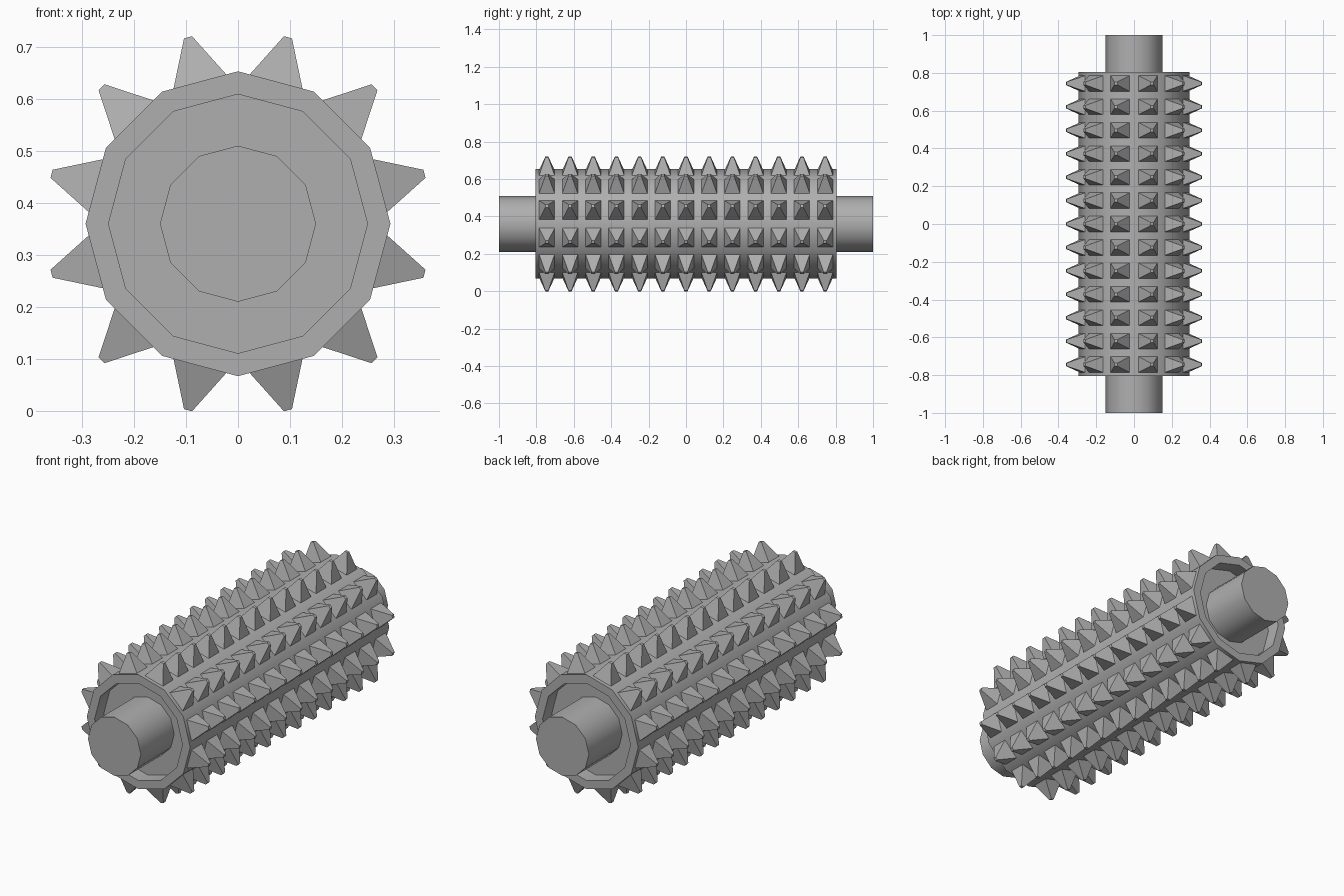
import bpy, bmesh
from math import sin, cos, pi, radians
from mathutils import Matrix, Vector

if "Cube" in bpy.data.objects:
    bpy.data.objects.remove(bpy.data.objects["Cube"])

CZ = 0.36      # axis height
SIDES = 12
ROWS = 13
PITCH = 0.124

# dark grey metal
grey = bpy.data.materials.new("dark_grey")
grey.diffuse_color = (0.43, 0.43, 0.43, 1)
grey.use_nodes = True
grey.node_tree.nodes["Principled BSDF"].inputs["Base Color"].default_value = grey.diffuse_color


def finish(bm, name, smooth):
    bmesh.ops.recalc_face_normals(bm, faces=bm.faces)
    me = bpy.data.meshes.new(name)
    bm.to_mesh(me)
    bm.free()
    me.materials.append(grey)
    ob = bpy.data.objects.new(name, me)
    bpy.context.collection.objects.link(ob)
    if smooth:
        bpy.ops.object.select_all(action='DESELECT')
        ob.select_set(True)
        bpy.context.view_layer.objects.active = ob
        bpy.ops.object.shade_smooth_by_angle(angle=radians(35))
    return ob


def lathe_y(name, profile):
    """Turn a (radius, y) profile around the roller axis and cap both ends."""
    bm = bmesh.new()
    rings = []
    for r, y in profile:
        rings.append([bm.verts.new((r * sin(2 * pi * k / SIDES), y,
                                    CZ + r * cos(2 * pi * k / SIDES)))
                      for k in range(SIDES)])
    for a, b in zip(rings, rings[1:]):
        for k in range(SIDES):
            n = (k + 1) % SIDES
            bm.faces.new((a[k], a[n], b[n], b[k]))
    bm.faces.new(rings[0])
    bm.faces.new(rings[-1])
    return finish(bm, name, True)


# central shaft
lathe_y("shaft", [(0.15, -1.0), (0.15, 1.0)])

# drum with a shallow recess in each end
half = [(0.249, -0.73), (0.249, -0.805), (0.293, -0.805)]
lathe_y("drum", half + [(r, -y) for r, y in reversed(half)])

# rows of blunt pyramid spikes, one on each drum facet
bm = bmesh.new()
corners = [(-1, -1), (1, -1), (1, 1), (-1, 1)]
for k in range(SIDES):
    turn = Matrix.Translation((0, 0, CZ)) @ Matrix.Rotation(2 * pi * (k + 0.5) / SIDES, 4, 'Y')
    for row in range(ROWS):
        y = (row - (ROWS - 1) / 2) * PITCH
        base = [bm.verts.new(turn @ Vector((0.053 * i, y + 0.042 * j, 0.282))) for i, j in corners]
        tip = [bm.verts.new(turn @ Vector((0.008 * i, y + 0.008 * j, 0.371))) for i, j in corners]
        for c in range(4):
            n = (c + 1) % 4
            bm.faces.new((base[c], base[n], tip[n], tip[c]))
        bm.faces.new(tip)
        bm.faces.new(base[::-1])
finish(bm, "spikes", False)
